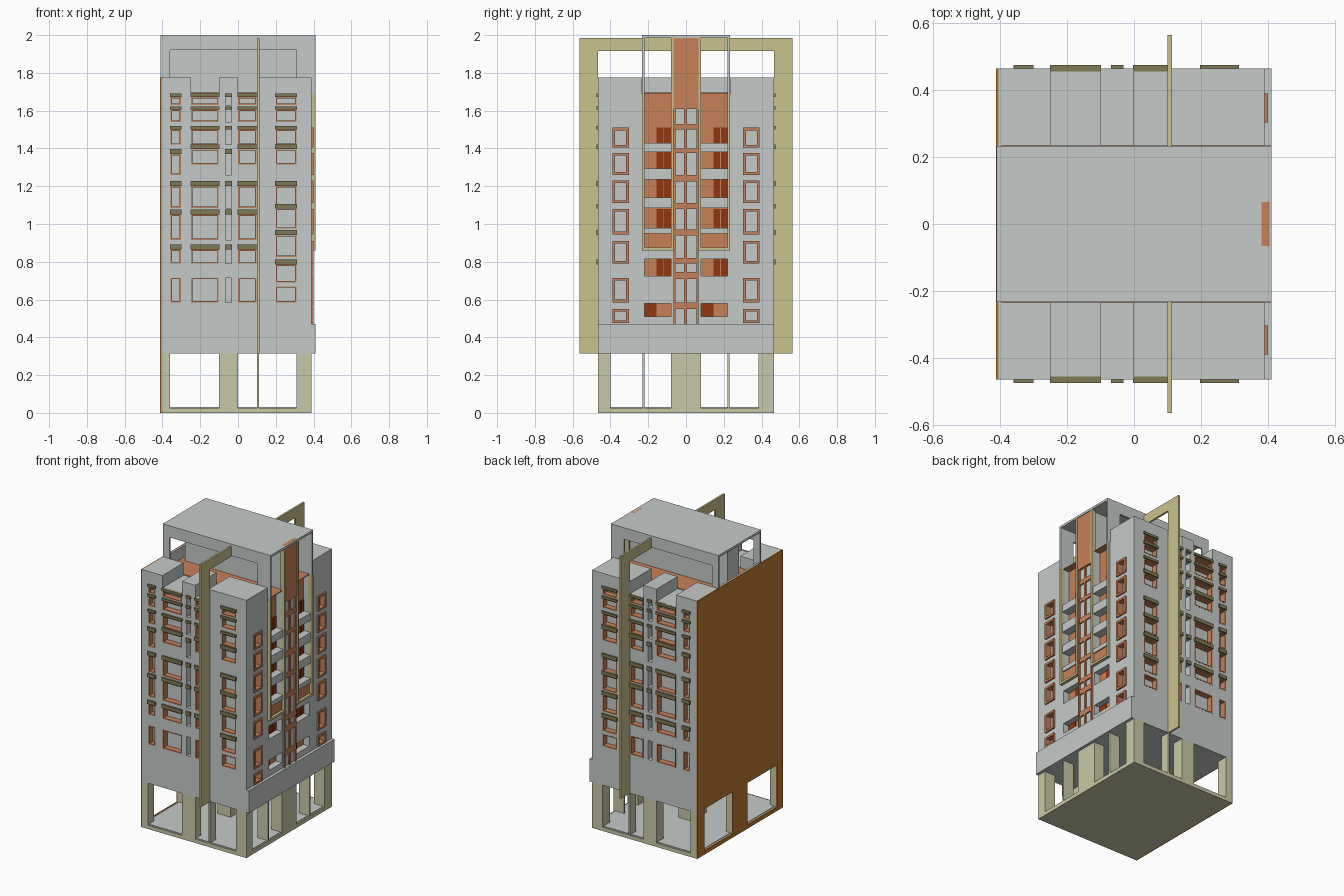
import bpy, bmesh

if "Cube" in bpy.data.objects:
    bpy.data.objects.remove(bpy.data.objects["Cube"])


def material(name, rgb):
    m = bpy.data.materials.new(name)
    lin = [((c / 255 + 0.055) / 1.055) ** 2.4 for c in rgb]
    m.diffuse_color = (*lin, 1)
    m.use_nodes = True
    m.node_tree.nodes["Principled BSDF"].inputs["Base Color"].default_value = m.diffuse_color
    return m


GREY = material("light grey plaster", (197, 203, 201))
SAND = material("sand yellow", (202, 194, 140))
STONE = material("pale olive stone", (201, 201, 168))
OLIVE = material("dark olive", (128, 122, 84))
ORANGE = material("terracotta orange", (199, 129, 89))
DOOR = material("red brown", (146, 54, 17))
BROWN = material("ochre brown", (190, 120, 45))


def part(name, boxes, mat):
    """One object from boxes given as (x0, x1, y0, y1, z0, z1)."""
    bm = bmesh.new()
    for x0, x1, y0, y1, z0, z1 in boxes:
        for v in bmesh.ops.create_cube(bm, size=1)["verts"]:
            v.co = (x0 if v.co.x < 0 else x1, y0 if v.co.y < 0 else y1,
                    z0 if v.co.z < 0 else z1)
    me = bpy.data.meshes.new(name)
    bm.to_mesh(me)
    bm.free()
    me.materials.append(mat)
    ob = bpy.data.objects.new(name, me)
    bpy.context.collection.objects.link(ob)
    return ob


def both(boxes):
    """Add the mirror image of each box across y = 0."""
    return boxes + [(a, b, -d, -c, e, f) for a, b, c, d, e, f in boxes]


def ring(a0, a1, z0, z1, t):
    """Four bars of a rectangular frame in a wall plane."""
    return [(a0, a0 + t, z0, z1), (a1 - t, a1, z0, z1),
            (a0 + t, a1 - t, z0, z0 + t), (a0 + t, a1 - t, z1 - t, z1)]


X0, XB, X1, Y = -0.41, 0.39, 0.41, 0.465
ROOF, TOP, DEEP = 1.69, 1.775, 0.34

# Window rows on the two broad facades
low = [(0.585, 0.715), (0.79, 0.865), (0.915, 1.05), (1.085, 1.2)]
high = [(1.42, 1.5), (1.54, 1.605), (1.63, 1.672)]
rows_a = low + [(1.26, 1.37)] + high
rows_b = low + [(1.315, 1.395)] + high
rows_e = [(0.585, 0.67), (0.69, 0.785), (0.825, 0.94), (0.975, 1.08),
          (1.1, 1.2), (1.315, 1.395)] + high
columns = [(-0.357, -0.303, rows_a, True), (-0.248, -0.102, rows_b, True),
           (-0.065, -0.035, rows_a, False), (0.0, 0.097, rows_b, True),
           (0.2, 0.31, rows_e, True)]
cuts, frames, lintels = [], [], []
for x0, x1, rows, framed in columns:
    for z0, z1 in rows:
        cuts.append((x0, x1, Y - 0.04, Y + 0.05, z0, z1))
        if framed:
            frames += [(a, b, Y - 0.042, Y + 0.001, c, d)
                       for a, b, c, d in ring(x0, x1, z0, z1, 0.007)]
        if z0 > 0.6:
            lintels.append((x0 - 0.003, x1 + 0.003, Y - 0.01, Y + 0.01,
                            z1 + 0.001, z1 + (0.018 if z1 > 1.41 else 0.027)))
part("facade_window_frames", both(frames), ORANGE)
part("window_lintels", both(lintels), OLIVE)

# Windows on the narrow right side
side_frames = []
for z0, z1 in [(1.405, 1.51), (1.26, 1.377), (1.11, 1.23), (0.945, 1.08),
               (0.79, 0.91), (0.585, 0.715), (0.475, 0.55)]:
    cuts.append((XB - 0.03, 0.5, 0.31, 0.378, z0 + 0.012, z1 - 0.012))
    side_frames += [(XB - 0.03, 0.4, a, b, c, d)
                    for a, b, c, d in ring(0.303, 0.39, z0, z1, 0.014)]
part("side_window_frames", both(side_frames), ORANGE)

# Balcony recesses on the right side
recess = [(0.875, 1.75), (0.725, 0.815), (0.51, 0.58)]
cuts += [(DEEP, 0.5, 0.08, 0.22, a, b) for a, b in recess]

# Main block with all openings cut out
body = part("tower_body", [(X0 + 0.005, XB, -Y, Y, 0.315, ROOF)], GREY)
cutter = part("opening_cutter", both(cuts), GREY)
cutter.hide_render = True
cutter.hide_viewport = True
mod = body.modifiers.new("openings", "BOOLEAN")
mod.operation, mod.solver, mod.object = "DIFFERENCE", "EXACT", cutter

# Raised roof blocks, rear parapet and roof deck
part("roof_blocks", both([(a, b, 0.235, Y, ROOF, TOP) for a, b in
                          [(X0 + 0.005, -0.25), (-0.1, 0.0), (0.1, XB)]]), GREY)
part("rear_parapet", [(X0 + 0.005, -0.395, -Y, Y, ROOF, TOP)], GREY)
part("roof_deck", [(-0.395, XB, -0.234, 0.234, ROOF, ROOF + 0.005)], ORANGE)

# Ochre rear wall with its legs
part("rear_wall", [(X0 - 0.002, X0 + 0.005, -Y, Y, 0.315, TOP),
                   (X0 - 0.002, X0 + 0.005, -Y, Y, 0, 0.028)]
     + [(X0 - 0.002, X0 + 0.005, a, b, 0.028, 0.315)
        for a, b in [(-Y, -0.4), (-0.08, 0.08), (0.385, Y)]], BROWN)

# Balconies and the doors behind them
backs, doors, rails, mullions = [], [], [], []
for y0 in (-0.22, 0.08):
    y1, ym = y0 + 0.14, y0 + 0.065
    backs += [(DEEP, DEEP + 0.004, y0, y1, a, min(b, ROOF)) for a, b in recess]
    backs.append((DEEP, 0.392, y0, y1, 0.875, 0.95))
    for a, b in [(1.43, 1.51), (1.295, 1.38), (1.14, 1.235), (0.98, 1.08), (0.725, 0.815)]:
        doors.append((DEEP, DEEP + 0.009, ym, y1, a, b))
        mullions.append((DEEP, DEEP + 0.012, ym + 0.036, ym + 0.039, a, b))
    doors.append((DEEP, DEEP + 0.009, y0, ym, 0.51, 0.58))
    rails += [(DEEP, 0.4, y0, y1, a, b) for a, b in
              [(1.38, 1.43), (1.235, 1.295), (1.085, 1.14), (0.95, 0.98)]]
part("balcony_back_walls", backs, ORANGE)
part("balcony_doors", doors, DOOR)
part("door_mullions", mullions, ORANGE)
part("balcony_fronts", rails, GREY)

# Sand coloured U frames round the balcony stacks
part("balcony_frames", both([
    (XB - 0.01, X1, 0.22, 0.234, 0.86, ROOF),
    (XB - 0.01, X1, 0.08, 0.22, 0.86, 0.875),
    (XB - 0.01, X1, 0.065, 0.08, 0.86, 1.995)]), SAND)

# Central stair window strip
panes = [(0.475, 0.55), (0.585, 0.71), (0.745, 0.79), (0.82, 0.94), (0.97, 1.08),
         (1.11, 1.225), (1.26, 1.375), (1.4, 1.5), (1.53, 1.61)]
bars = [(0.38, 0.4, a, b, 0.47, 1.61) for a, b in
        [(-0.065, -0.055), (-0.01, 0.004), (0.055, 0.065)]]
bars += [(0.38, 0.399, -0.06, 0.06, p[1], q[0]) for p, q in zip(panes, panes[1:])]
part("stair_window_bars", bars, ORANGE)
part("stair_tower_face", [(XB - 0.01, 0.405, -0.065, 0.065, 1.61, 2.0)], ORANGE)
part("stair_core", [(-0.36, XB - 0.01, -0.065, 0.065, ROOF, 1.985)], GREY)

# Rooftop canopy: thin shell open at both ends
part("canopy_walls", both([
    (X0, -0.36, 0.22, 0.233, ROOF, 1.985), (0.31, X1, 0.22, 0.233, ROOF, 1.985),
    (-0.36, 0.31, 0.22, 0.233, 1.92, 1.985)]), GREY)
part("canopy_top", [(X0, X1, -0.233, 0.233, 1.985, 2.0)], GREY)

# Tall portal fin wrapping over the roof
part("portal_fin", both([(0.1, 0.113, Y, 0.565, 0.315, 1.915)])
     + [(0.1, 0.113, -0.565, 0.565, 1.915, 1.984)], SAND)

# Projecting band above the ground floor
part("side_band", [(XB, X1, -Y, Y, 0.315, 0.47)], GREY)

# Open ground floor
part("base_slab", [(X0 + 0.005, XB, -Y, Y, 0, 0.026)], STONE)
part("ground_floor", [(X0 + 0.015, XB - 0.01, -Y + 0.01, Y - 0.01, 0.026, 0.03)], GREY)
cols = []
for x0, x1 in [(X0 + 0.005, -0.36), (-0.1, 0.0), (0.31, XB)]:
    cols += [(x0, x1, a, b, 0.026, 0.315) for a, b in
             [(-Y, -0.4), (-0.08, 0.08), (0.385, Y)]]
cols += both([(0.1, 0.112, 0.4, Y, 0.026, 0.315),
              (0.31, XB, 0.219, 0.23, 0.026, 0.315)])
part("ground_columns", cols, STONE)
